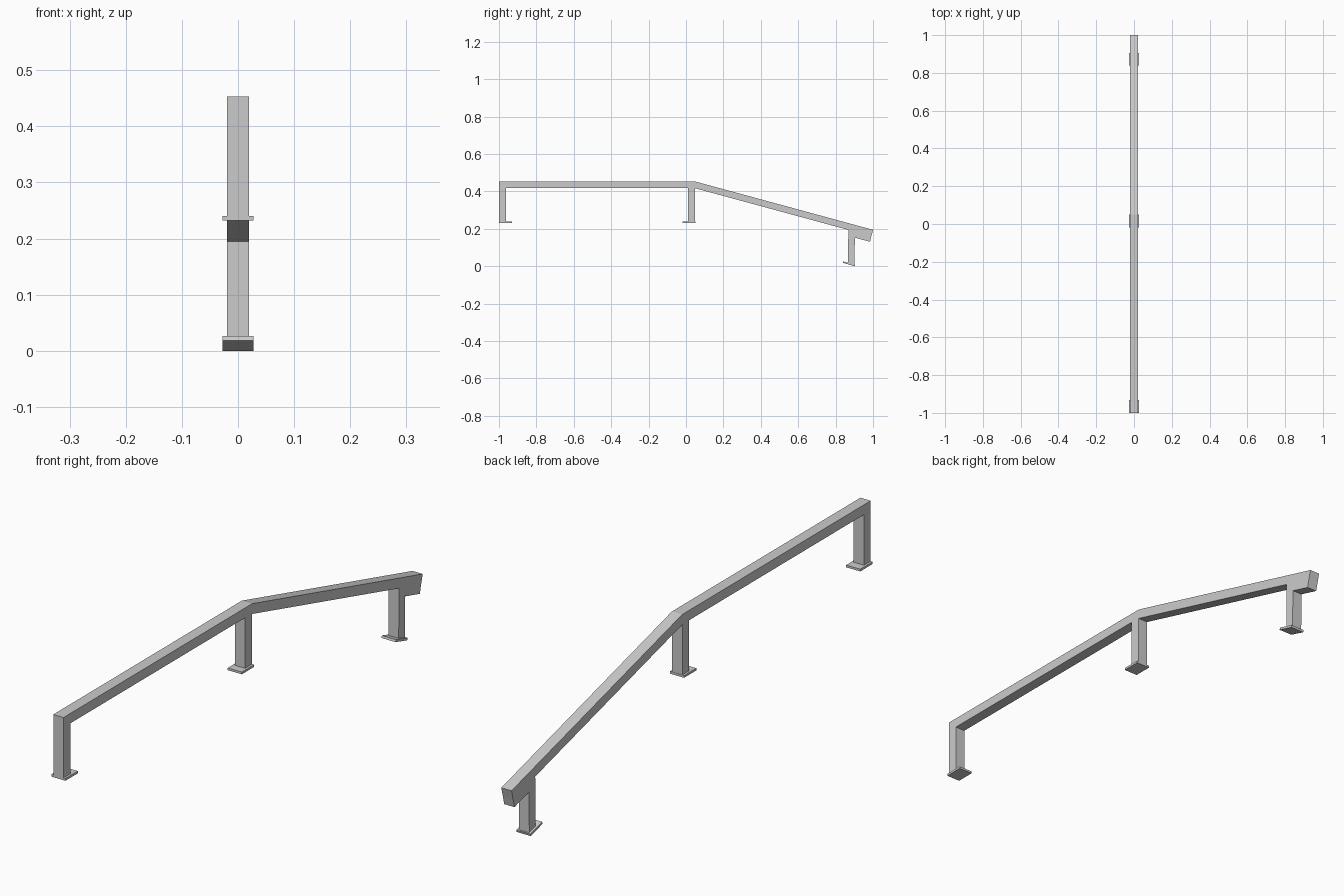
import bpy, bmesh, math

if "Cube" in bpy.data.objects:
    bpy.data.objects.remove(bpy.data.objects["Cube"])

SLOPE = math.tan(math.radians(15.2))
HALF = 0.02          # half width of the square tube
TOP, UNDER = 0.453, 0.418
BEND = 0.05


def under(y):
    """Height of the sloped rail's underside at y."""
    return TOP - 0.0363 - SLOPE * (y - BEND)


def extrude_profile(name, pts, half):
    """Side profile in (y, z), extruded symmetrically across x."""
    bm = bmesh.new()
    face = bm.faces.new([bm.verts.new((-half, y, z)) for y, z in pts])
    ext = bmesh.ops.extrude_face_region(bm, geom=[face])
    moved = [v for v in ext["geom"] if isinstance(v, bmesh.types.BMVert)]
    bmesh.ops.translate(bm, verts=moved, vec=(2 * half, 0, 0))
    bmesh.ops.recalc_face_normals(bm, faces=bm.faces)
    mesh = bpy.data.meshes.new(name)
    bm.to_mesh(mesh)
    bm.free()
    obj = bpy.data.objects.new(name, mesh)
    bpy.context.collection.objects.link(obj)
    return obj


def foot_plate(name, y0, y1, z0, drop=0.0):
    """Thin base plate; drop lowers its back edge to follow the slope."""
    t = 0.008
    k = drop / (y1 - y0) * t
    extrude_profile(name, [(y0, z0), (y1, z0 - drop),
                           (y1 + k, z0 - drop + t), (y0 + k, z0 + t)], 0.0275)


# Flat rail bending into the down-slope, with the front leg mitred on
extrude_profile("rail_and_front_leg", [
    (-1, 0.236), (-1, TOP), (BEND, TOP), (1, TOP - SLOPE * (1 - BEND)),
    (0.991, under(0.991)), (0.045, UNDER), (-0.962, UNDER), (-0.962, 0.236)], HALF)

# Middle and rear legs
extrude_profile("middle_leg", [
    (0.011, 0.236), (0.049, 0.236), (0.049, under(0.049)), (0.045, UNDER), (0.011, UNDER)], HALF)
extrude_profile("rear_leg", [
    (0.866, 0.013), (0.901, 0.003), (0.903, under(0.903)), (0.868, under(0.868))], HALF)

# Short stub under the lower end of the rail
extrude_profile("end_stub", [
    (0.903, under(0.903)), (0.991, under(0.991)),
    (0.984, under(0.984) - 0.032), (0.903, under(0.903) - 0.032)], HALF)

# Foot plates
foot_plate("front_foot", -1, -0.931, 0.232)
foot_plate("middle_foot", -0.018, 0.05, 0.232)
foot_plate("rear_foot", 0.838, 0.903, 0.0185, 0.0185)
